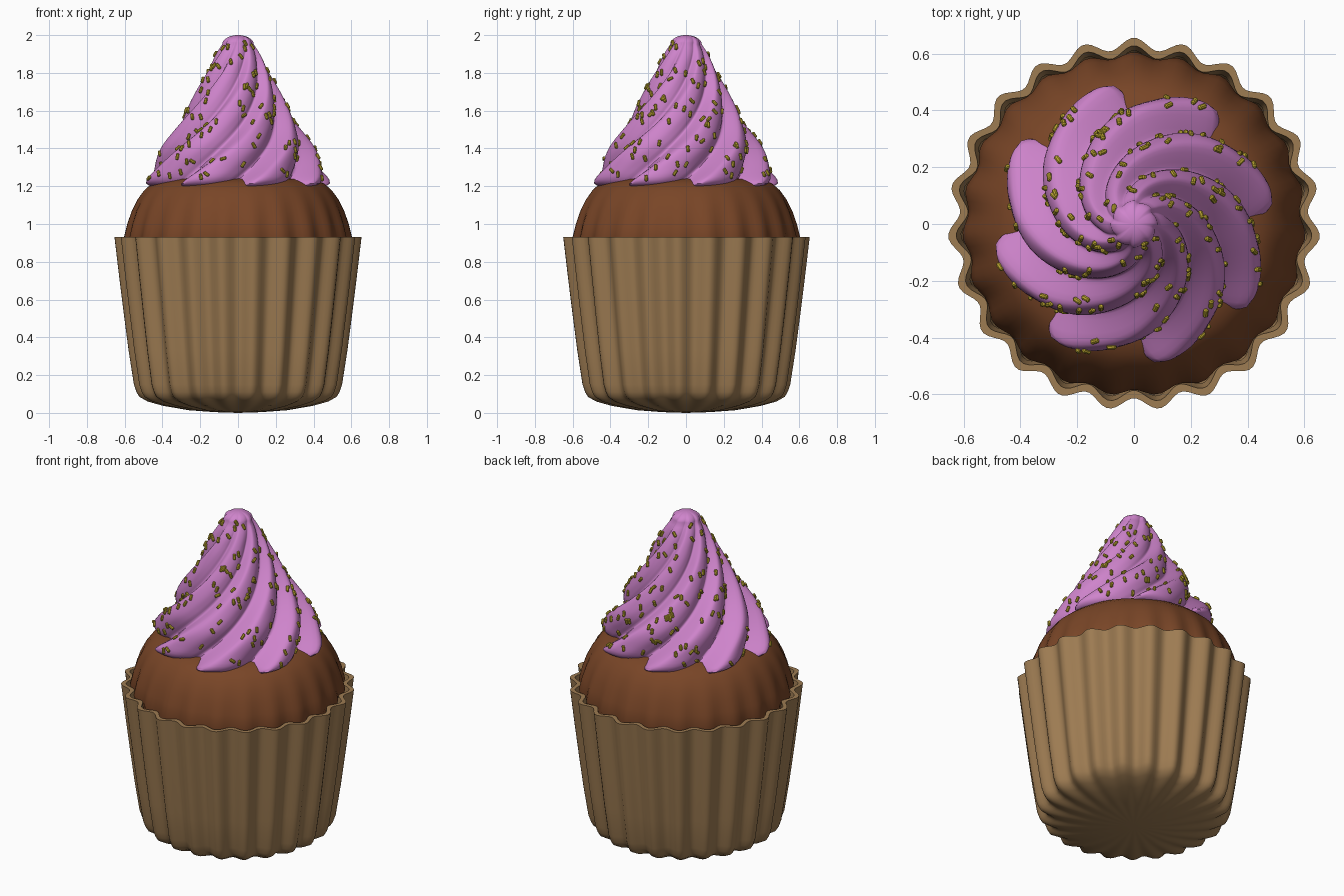
import bpy, bmesh, math, random
from mathutils import Vector, Matrix

if "Cube" in bpy.data.objects:
    bpy.data.objects.remove(bpy.data.objects["Cube"])

random.seed(7)
FLUTES, LOBES = 23, 8


def material(name, rgb):
    m = bpy.data.materials.new(name)
    m.diffuse_color = (*rgb, 1)
    m.use_nodes = True
    m.node_tree.nodes["Principled BSDF"].inputs["Base Color"].default_value = m.diffuse_color
    return m


def finish(bm, name, mat, angle):
    me = bpy.data.meshes.new(name)
    bm.to_mesh(me)
    bm.free()
    ob = bpy.data.objects.new(name, me)
    bpy.context.collection.objects.link(ob)
    me.materials.append(mat)
    bpy.ops.object.select_all(action='DESELECT')
    ob.select_set(True)
    bpy.context.view_layer.objects.active = ob
    bpy.ops.object.shade_smooth_by_angle(angle=math.radians(angle))
    return ob


def lathe(name, profile, n, point, mat, angle):
    """Sweep (r, z) rings through point(r, z, turn)."""
    bm = bmesh.new()
    rings = [[bm.verts.new(point(r, z, 2 * math.pi * j / n)) for j in range(n)]
             for r, z in profile]
    for a, b in zip(rings, rings[1:]):
        for j in range(n):
            k = (j + 1) % n
            bm.faces.new((a[j], a[k], b[k], b[j]))
    bmesh.ops.remove_doubles(bm, verts=bm.verts, dist=1e-5)
    return finish(bm, name, mat, angle)


def spline(pts, x):
    """Smooth Catmull-Rom value y(x) through (x, y) points."""
    for i in range(len(pts) - 1):
        if x <= pts[i + 1][0] or i == len(pts) - 2:
            (x1, y1), (x2, y2) = pts[i], pts[i + 1]
            p0, p3 = pts[max(i - 1, 0)], pts[min(i + 2, len(pts) - 1)]
            h = x2 - x1
            m1, m2 = h * (y2 - p0[1]) / (x2 - p0[0]), h * (p3[1] - y1) / (p3[0] - x1)
            t = (x - x1) / h
            return ((2*t**3 - 3*t*t + 1) * y1 + (t**3 - 2*t*t + t) * m1
                    + (3*t*t - 2*t**3) * y2 + (t**3 - t*t) * m2)


def fluted(amp):
    def point(r, z, t):
        rr = r + amp(r, z) * math.cos(FLUTES * (t - math.pi / 2))
        return Vector((rr * math.cos(t), rr * math.sin(t), z))
    return point


# Pleated paper wrapper with a thick rim
wrapper = [(0, 0), (.12, .004), (.25, .014), (.38, .037), (.46, .06), (.503, .085),
           (.518, .11), (.532, .15), (.56, .33), (.585, .52), (.61, .72), (.635, .93),
           (.607, .93), (.59, .8)]
lathe("wrapper", wrapper, FLUTES * 10, fluted(lambda r, z: .021 * min(1, r / .5)),
      material("paper", (.34, .2, .085)), 35)

# Cake dome, with pleats fading towards the top
cake = [(.57, .8), (.595, .93), (.58, 1.0), (.558, 1.07), (.53, 1.13), (.495, 1.18),
        (.455, 1.215), (.40, 1.237), (.3, 1.255), (.15, 1.27), (0, 1.275)]
lathe("cake", cake, FLUTES * 6,
      fluted(lambda r, z: .011 * max(0, min(1, (1.2 - z) / .27))),
      material("sponge", (.19, .06, .02)), 40)

# Piped frosting: eight hooked lobes twisting up to a point
HEIGHT = [(1.215, .495), (1.24, .495), (1.3, .462), (1.4, .41), (1.5, .342), (1.6, .28),
          (1.7, .224), (1.8, .172), (1.9, .117), (1.95, .084)]
LOBE = [(-.15, .84), (0, .775), (.12, .87), (.22, .98), (.3, 1.0), (.45, .98),
        (.65, .925), (.85, .84), (1, .775), (1.12, .87)]


def frost_radius(z):
    if z > 1.95:
        return .084 * math.sqrt(max(0, 1 - ((z - 1.95) / .05) ** 2))
    return spline(HEIGHT, z)


def frost(r, z, t):
    f = spline(LOBE, (t * LOBES / (2 * math.pi)) % 1)
    fade = min(1, .25 + (2 - z) / .22)
    rr = r * (1 - (1 - f) * fade)
    a = t + math.radians(43 + 168 * (z - 1.22))
    return Vector((rr * math.cos(a), rr * math.sin(a), z))


zs = [1.215 + .735 * i / 40 for i in range(40)]
zs += [1.95 + .05 * math.sin(math.pi / 2 * i / 8) for i in range(9)]
rings = [(0, 1.19), (.4, 1.19), (.475, 1.203)] + [(frost_radius(z), z) for z in zs]
lathe("frosting", rings, LOBES * 24, frost, material("icing", (.62, .23, .6)), 55)

# Sprinkles: little capsules lying on the frosting
bm = bmesh.new()


def sprinkle(pos, axis, normal):
    side = normal.cross(axis).normalized()
    top = axis.cross(side)
    m = Matrix((side, top, axis)).transposed().to_4x4()
    m.translation = pos
    rows = [[bm.verts.new(m @ Vector((r * math.cos(k * math.pi / 4),
                                      r * math.sin(k * math.pi / 4), h)))
             for k in range(8)]
            for h, r in ((-.017, .005), (-.013, .009), (.013, .009), (.017, .005))]
    for a, b in zip(rows, rows[1:]):
        for k in range(8):
            bm.faces.new((a[k], a[k - 7], b[k - 7], b[k]))
    bm.faces.new(rows[0][::-1])
    bm.faces.new(rows[-1])


def on_frosting(z, t):
    return frost(frost_radius(z), z, t)


count = 0
while count < 190:
    z, t = random.uniform(1.24, 1.96), random.uniform(0, 2 * math.pi)
    lobe = (t * LOBES / (2 * math.pi)) % 1
    if random.random() > frost_radius(z) / .5 + .1 or not .18 < lobe < .92:
        continue
    p = on_frosting(z, t)
    n = (on_frosting(z, t + .01) - p).cross(on_frosting(z + .005, t) - p).normalized()
    slope = (Vector((0, 0, 1)) - n * n.z).normalized()
    axis = Matrix.Rotation(random.gauss(0, .45), 3, n) @ slope
    sprinkle(p + n * .003, axis, n)
    count += 1
sprinkle(Vector((0, 0, 1.99)), Vector((1, 0, 0)), Vector((0, 0, 1)))
finish(bm, "sprinkles", material("sugar", (.5, .38, .03)), 40)
